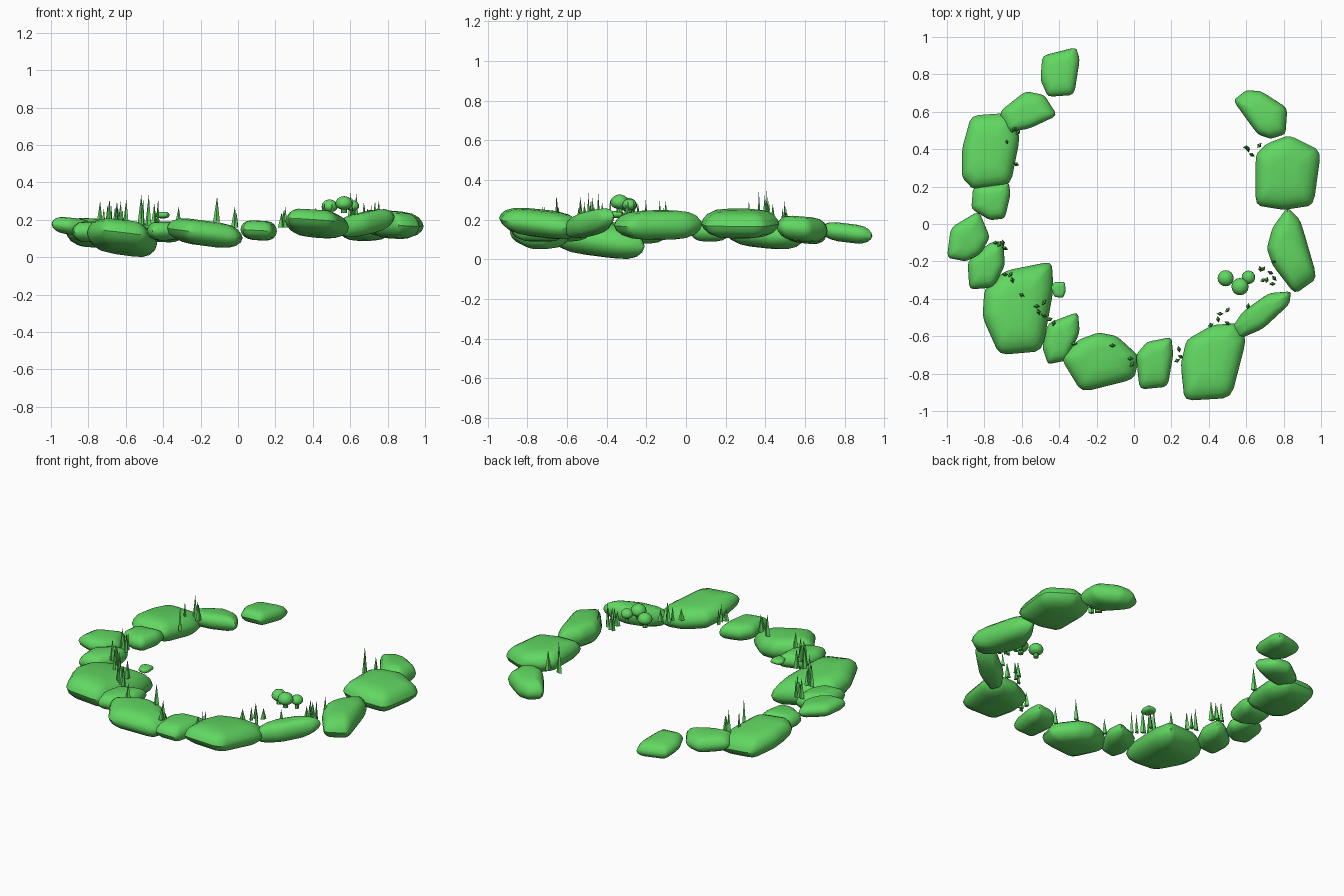
import bpy, bmesh, math
from mathutils import Vector

if "Cube" in bpy.data.objects:
    bpy.data.objects.remove(bpy.data.objects["Cube"])

green = bpy.data.materials.new("leaf green")
green.diffuse_color = (0.12, 0.68, 0.12, 1)
green.use_nodes = True
green.node_tree.nodes["Principled BSDF"].inputs["Base Color"].default_value = green.diffuse_color


def finish(name, bm, smooth=True):
    bmesh.ops.recalc_face_normals(bm, faces=bm.faces)
    me = bpy.data.meshes.new(name)
    bm.to_mesh(me)
    bm.free()
    me.materials.append(green)
    ob = bpy.data.objects.new(name, me)
    bpy.context.collection.objects.link(ob)
    if smooth:
        bpy.context.view_layer.objects.active = ob
        ob.select_set(True)
        bpy.ops.object.shade_smooth_by_angle(angle=math.radians(38))
        ob.select_set(False)
    return ob


# Rounded slab: (outline scale, height from -1 to 1)
PROFILE = [(.40, 1), (.68, .90), (.86, .66), (.96, .33), (1, 0),
           (.95, -.35), (.82, -.68), (.62, -.9), (.35, -1)]


def stone(name, outline, z0, z1, slope=(0, 0)):
    """Boulder from a plan outline, a height range and a lean."""
    pts = [Vector(p) for p in outline]
    c = sum(pts, Vector((0, 0))) / len(pts)
    ring = []
    for i, p in enumerate(pts):          # soften each corner
        a, b = pts[i - 1], pts[(i + 1) % len(pts)]
        ring += [p.lerp(a, .17), p.lerp(a, .05).lerp(b, .05), p.lerp(b, .17)]
    bm = bmesh.new()
    lean = Vector(slope)
    mid, half = (z0 + z1) / 2, (z1 - z0) / 2
    rows = []
    for s, h in PROFILE:
        row = []
        for p in ring:
            q = c + (p - c) * s
            row.append(bm.verts.new((q.x, q.y, mid + h * half + lean.dot(q - c))))
        rows.append(row)
    n = len(ring)
    for r0, r1 in zip(rows, rows[1:]):
        for i in range(n):
            bm.faces.new((r0[i], r0[(i + 1) % n], r1[(i + 1) % n], r1[i]))
    bm.faces.new(rows[0])
    bm.faces.new(rows[-1])
    finish(name, bm)


# Ring of boulders, from the back left end round the front to the back right end
stone("stone_01", [(-.49, .9), (-.31, .945), (-.29, .88), (-.32, .69), (-.46, .68), (-.5, .77)],
      .085, .18, (0, -.12))
stone("stone_02", [(-.72, .6), (-.58, .71), (-.48, .69), (-.41, .58), (-.56, .51), (-.68, .49)],
      .08, .18, (0, -.1))
stone("stone_03", [(-.92, .4), (-.87, .58), (-.65, .595), (-.61, .46), (-.66, .21), (-.86, .185), (-.92, .25)],
      .06, .2, (-.05, -.1))
stone("stone_04", [(-.86, .2), (-.67, .225), (-.66, .16), (-.69, .03), (-.77, .02), (-.87, .08)],
      .09, .19)
stone("stone_05", [(-.98, -.02), (-.83, .07), (-.77, -.07), (-.82, -.16), (-.9, -.2), (-1, -.18)],
      .12, .21, (-.1, 0))
stone("stone_06", [(-.89, -.2), (-.77, -.1), (-.7, -.09), (-.69, -.22), (-.75, -.34), (-.88, -.35)],
      .08, .19)
stone("stone_07", [(-.8, -.35), (-.69, -.25), (-.44, -.2), (-.43, -.35), (-.49, -.68), (-.72, -.7), (-.81, -.5)],
      .02, .19, (-.11, -.11))
stone("stone_08", [(-.49, -.66), (-.46, -.53), (-.3, -.47), (-.29, -.58), (-.36, -.73), (-.46, -.75)],
      .09, .19)
stone("stone_09", [(-.39, -.72), (-.3, -.62), (-.19, -.58), (-.09, -.6), (.03, -.71), (0, -.83), (-.28, -.9)],
      .06, .195, (-.13, 0))
stone("stone_10", [(.01, -.7), (.07, -.63), (.2, -.605), (.21, -.7), (.18, -.87), (.03, -.885)],
      .09, .195, (-.05, 0))
stone("stone_11", [(.25, -.75), (.28, -.62), (.42, -.54), (.55, -.53), (.6, -.62), (.52, -.93), (.27, -.945)],
      .11, .245, (-.06, -.1))
stone("stone_12", [(.52, -.56), (.58, -.47), (.72, -.37), (.84, -.36), (.83, -.43), (.69, -.56), (.55, -.62)],
      .12, .24, (.14, .1))
stone("stone_13", [(.71, -.13), (.74, -.02), (.82, .09), (.89, .02), (.98, -.29), (.86, -.375), (.74, -.22)],
      .1, .245, (-.06, 0))
stone("stone_14", [(.65, .1), (.65, .37), (.71, .43), (.83, .475), (1, .39), (.96, .1), (.8, .075)],
      .11, .25, (-.08, 0))
stone("stone_15", [(.53, .66), (.6, .715), (.68, .71), (.82, .62), (.81, .48), (.73, .455), (.66, .48)],
      .09, .215, (0, -.08))
stone("pebble", [(-.445, -.34), (-.425, -.31), (-.37, -.31), (-.365, -.36), (-.38, -.395), (-.425, -.39)],
      .208, .242)


def grass(name, z0, z1, spots):
    """Tuft of four-sided spikes with a diamond base."""
    bm = bmesh.new()
    for i, (x, y) in enumerate(spots):
        h = (z1 - z0) * (1, .72, .86)[i % 3]
        a0 = i * .9
        ux = Vector((math.cos(a0), math.sin(a0), 0)) * .018
        uy = Vector((-math.sin(a0), math.cos(a0), 0)) * .011
        b = Vector((x, y, z0))
        base = [bm.verts.new(b + d) for d in (ux, uy, -ux, -uy)]
        tip = bm.verts.new(b + Vector((.003, -.003, h)))
        for k in range(4):
            bm.faces.new((base[k], base[(k + 1) % 4], tip))
        bm.faces.new(base[::-1])
    finish(name, bm, False)


# Grass along the inner edge
grass("grass_back_left", .15, .3, [(-.65, .5), (-.62, .49), (-.68, .44), (-.63, .32), (-.64, .51)])
grass("grass_left", .17, .3, [(-.74, -.1), (-.72, -.11), (-.7, -.1), (-.69, -.13)])
grass("grass_large_stone", .17, .31, [(-.69, -.27), (-.66, -.27), (-.65, -.3), (-.6, -.38)])
grass("grass_front_left", .17, .335, [(-.52, -.44), (-.48, -.42), (-.51, -.47), (-.48, -.49),
                                     (-.45, -.51), (-.43, -.53)])
grass("grass_single_left", .17, .27, [(-.32, -.64)])
grass("grass_single_front", .19, .325, [(-.115, -.65)])
grass("grass_front", .16, .27, [(-.02, -.72), (-.01, -.75), (.24, -.67), (.25, -.71), (.23, -.73)])
grass("grass_front_right", .19, .29, [(.46, -.48), (.5, -.46), (.45, -.51), (.5, -.53), (.41, -.54), (.61, -.44)])
grass("grass_right", .17, .3, [(.75, -.2), (.69, -.24), (.675, -.24), (.73, -.26), (.69, -.3), (.71, -.3),
                              (.75, -.29), (.74, -.32)])
grass("grass_back_right", .17, .345, [(.6, .41), (.67, .42), (.61, .4), (.63, .37)])


# Mushrooms: rounded cap over a short stalk
for i, (x, y, z, r) in enumerate([(.49, -.29, .27, .043), (.567, -.335, .285, .046), (.612, -.285, .272, .036)]):
    bm = bmesh.new()
    bmesh.ops.create_uvsphere(bm, u_segments=16, v_segments=10, radius=r)
    for v in bm.verts:
        v.co.z *= .9 if v.co.z > 0 else .7
    bmesh.ops.translate(bm, verts=bm.verts, vec=(x, y, z))
    finish(f"mushroom_cap_{i + 1}", bm)
    bm = bmesh.new()
    bmesh.ops.create_cone(bm, cap_ends=True, segments=8, radius1=r * .35, radius2=r * .3, depth=.04)
    bmesh.ops.translate(bm, verts=bm.verts, vec=(x, y, z - .03))
    finish(f"mushroom_stalk_{i + 1}", bm)
